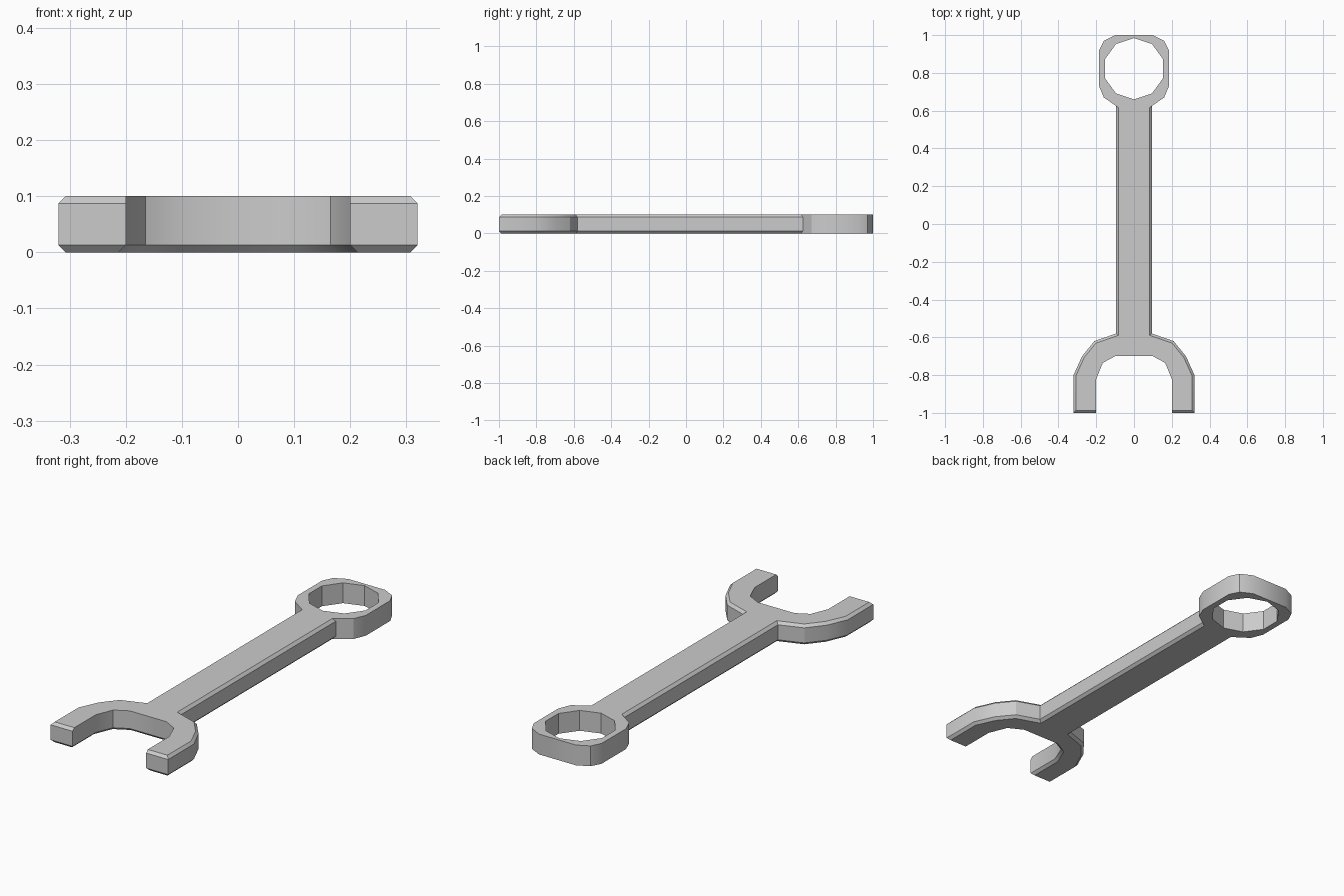
import bpy, bmesh, math

if "Cube" in bpy.data.objects:
    bpy.data.objects.remove(bpy.data.objects["Cube"])

BEVEL, HEIGHT = 0.013, 0.1

# Right half of the outline; kind describes the edge that starts at each point:
# i = jaw inside (bevelled below only), b = bevelled both sides, n = no bevel
half = [(.10, -.70, 'i'), (.165, -.735, 'i'), (.20, -.82, 'i'), (.20, -1.0, 'b'),
        (.32, -1.0, 'b'), (.32, -.80, 'b'), (.275, -.70, 'b'), (.21, -.62, 'b'),
        (.095, -.58, 'b'), (.095, .625, 'n'), (.16, .67, 'n'), (.185, .73, 'n'),
        (.185, .92, 'n'), (.16, .97, 'n'), (.10, 1.0, 'n')]
kinds = [p[2] for p in half]
outline = [p[:2] for p in half] + [(-p[0], p[1]) for p in reversed(half)]
kinds = kinds + kinds[-2::-1] + ['i']
hole = [(.162 * math.sin(k * math.pi / 5), .822 + .162 * math.cos(k * math.pi / 5))
        for k in range(10)]


def inset(points, widths):
    """Move every edge of a counterclockwise outline inwards by its own width."""
    n = len(points)
    normals = []
    for k in range(n):
        (ax, ay), (bx, by) = points[k], points[(k + 1) % n]
        d = math.hypot(bx - ax, by - ay)
        normals.append(((ay - by) / d, (bx - ax) / d))
    result = []
    for k, (x, y) in enumerate(points):
        (ax, ay), (bx, by) = normals[k - 1], normals[k]
        u, w = widths[k - 1], widths[k]
        det = ax * by - ay * bx
        result.append((x + (u * by - w * ay) / det, y + (ax * w - bx * u) / det))
    return result


def wall(bm, levels):
    """Stack loops of points at given heights, join them with quads, return end loops."""
    rings = [[bm.verts.new((x, y, z)) for x, y in pts] for pts, z in levels]
    for low, high in zip(rings, rings[1:]):
        for k in range(len(low)):
            j = (k + 1) % len(low)
            bm.faces.new((low[k], low[j], high[j], high[k]))
    return rings[0], rings[-1]


bm = bmesh.new()

# Outer wall with chamfers, and the ten-sided ring hole
below = inset(outline, [0 if k == 'n' else BEVEL for k in kinds])
above = inset(outline, [BEVEL if k == 'b' else 0 for k in kinds])
outer = wall(bm, [(below, 0), (outline, BEVEL), (outline, HEIGHT - BEVEL), (above, HEIGHT)])
inner = wall(bm, [(hole, 0), (hole, HEIGHT)])

# Flat bottom and top faces around the hole
for loops in zip(outer, inner):
    edges = [bm.edges.get((lp[k - 1], lp[k])) for lp in loops for k in range(len(lp))]
    bmesh.ops.triangle_fill(bm, edges=edges, use_beauty=True)
bmesh.ops.recalc_face_normals(bm, faces=bm.faces)

mesh = bpy.data.meshes.new("spanner_body")
bm.to_mesh(mesh)
bm.free()
body = bpy.data.objects.new("spanner_body", mesh)
bpy.context.collection.objects.link(body)
bpy.context.view_layer.objects.active = body
body.select_set(True)
bpy.ops.object.shade_smooth_by_angle(angle=math.radians(30))
